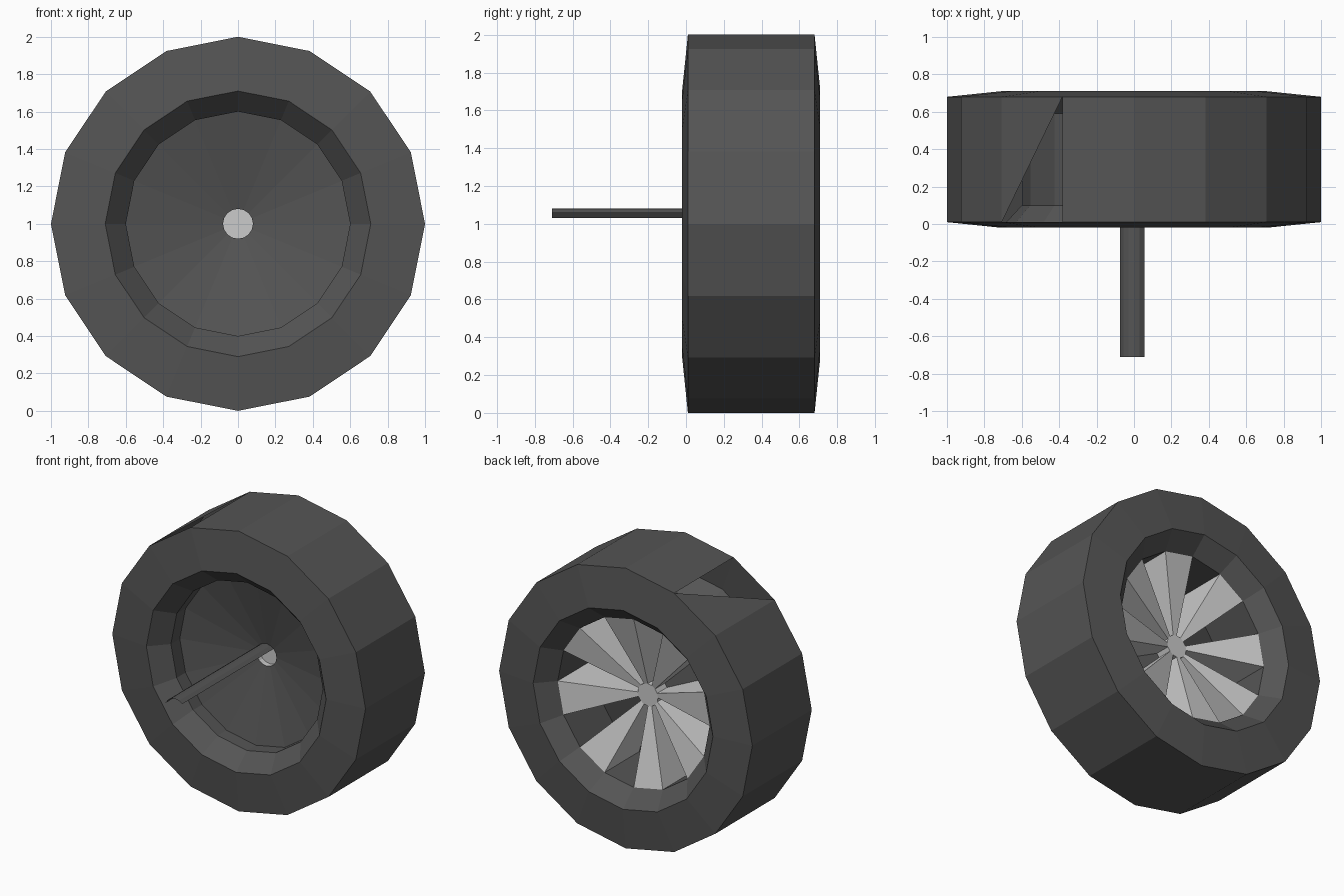
import bpy, bmesh, math

if "Cube" in bpy.data.objects:
    bpy.data.objects.remove(bpy.data.objects["Cube"])

SIDES = 16
STEP = 2 * math.pi / SIDES

dark = bpy.data.materials.new("dark_grey")
dark.diffuse_color = (0.09, 0.09, 0.09, 1)
dark.use_nodes = True
dark.node_tree.nodes["Principled BSDF"].inputs["Base Color"].default_value = dark.diffuse_color


def pt(r, y, i):
    """Point at radius r and depth y on spoke line i of the wheel."""
    return (r * math.cos(i * STEP), y, 1 + r * math.sin(i * STEP))


def add_face(bm, pts):
    return bm.faces.new([bm.verts.new(p) for p in pts])


def sweep(bm, profile, start=0, count=SIDES):
    """Revolve an (r, y) profile around the axle, one flat facet per side."""
    for i in range(start, start + count):
        for (r0, y0), (r1, y1) in zip(profile, profile[1:]):
            if r0 == 0:
                pts = [pt(0, y0, 0), pt(r1, y1, i + 1), pt(r1, y1, i)]
            elif r1 == 0:
                pts = [pt(r0, y0, i), pt(r0, y0, i + 1), pt(0, y1, 0)]
            else:
                pts = [pt(r0, y0, i), pt(r0, y0, i + 1),
                       pt(r1, y1, i + 1), pt(r1, y1, i)]
            add_face(bm, pts)


def finish(bm, name, mat=None):
    bmesh.ops.remove_doubles(bm, verts=bm.verts, dist=0.0005)
    me = bpy.data.meshes.new(name)
    bm.to_mesh(me)
    bm.free()
    if mat:
        me.materials.append(mat)
    ob = bpy.data.objects.new(name, me)
    bpy.context.collection.objects.link(ob)


# Tyre: back sidewall, tread with one open triangle, inward-facing front wall
bm = bmesh.new()
sweep(bm, [(0.71, 0.71), (1, 0.68)])
sweep(bm, [(1, 0.68), (1, 0.01)], start=6, count=15)
add_face(bm, [pt(1, 0.68, 5), pt(1, 0.68, 6), pt(1, 0.01, 6)])
sweep(bm, [(0.71, -0.02), (1, 0.01)])
finish(bm, "tyre", dark)

# Dished wheel disc with its front lip (single sheet facing the back)
bm = bmesh.new()
sweep(bm, [(0.08, 0.32), (0.6, 0.2), (0.6, 0.1), (0.71, -0.02)])
finish(bm, "wheel_disc", dark)

# Back rim lip and barrel
bm = bmesh.new()
sweep(bm, [(0.71, 0.71), (0.6, 0.59), (0.6, 0.2)])
finish(bm, "rim", dark)

# Eight wedge spokes with side walls down to the disc
bm = bmesh.new()
for i in range(1, SIDES, 2):
    sweep(bm, [(0.08, 0.43), (0.6, 0.59)], start=i, count=1)
    wall = [(0.08, 0.43), (0.6, 0.59), (0.6, 0.2), (0.08, 0.32)]
    add_face(bm, [pt(r, y, i) for r, y in reversed(wall)])
    add_face(bm, [pt(r, y, i + 1) for r, y in wall])
finish(bm, "spokes")

# Hub: back cap, side wall and the cap seen inside the axle hole
bm = bmesh.new()
sweep(bm, [(0.08, 0.32), (0.08, 0.43)])
sweep(bm, [(0, 0.43), (0.08, 0.43)])
finish(bm, "hub")
bm = bmesh.new()
sweep(bm, [(0.08, 0.36), (0, 0.36)])
finish(bm, "hub_inner_cap")

# Axle: open upper part of a thin tube
bm = bmesh.new()
sweep(bm, [(0.08, -0.71), (0.08, 0.32)], start=2, count=5)
finish(bm, "axle", dark)
